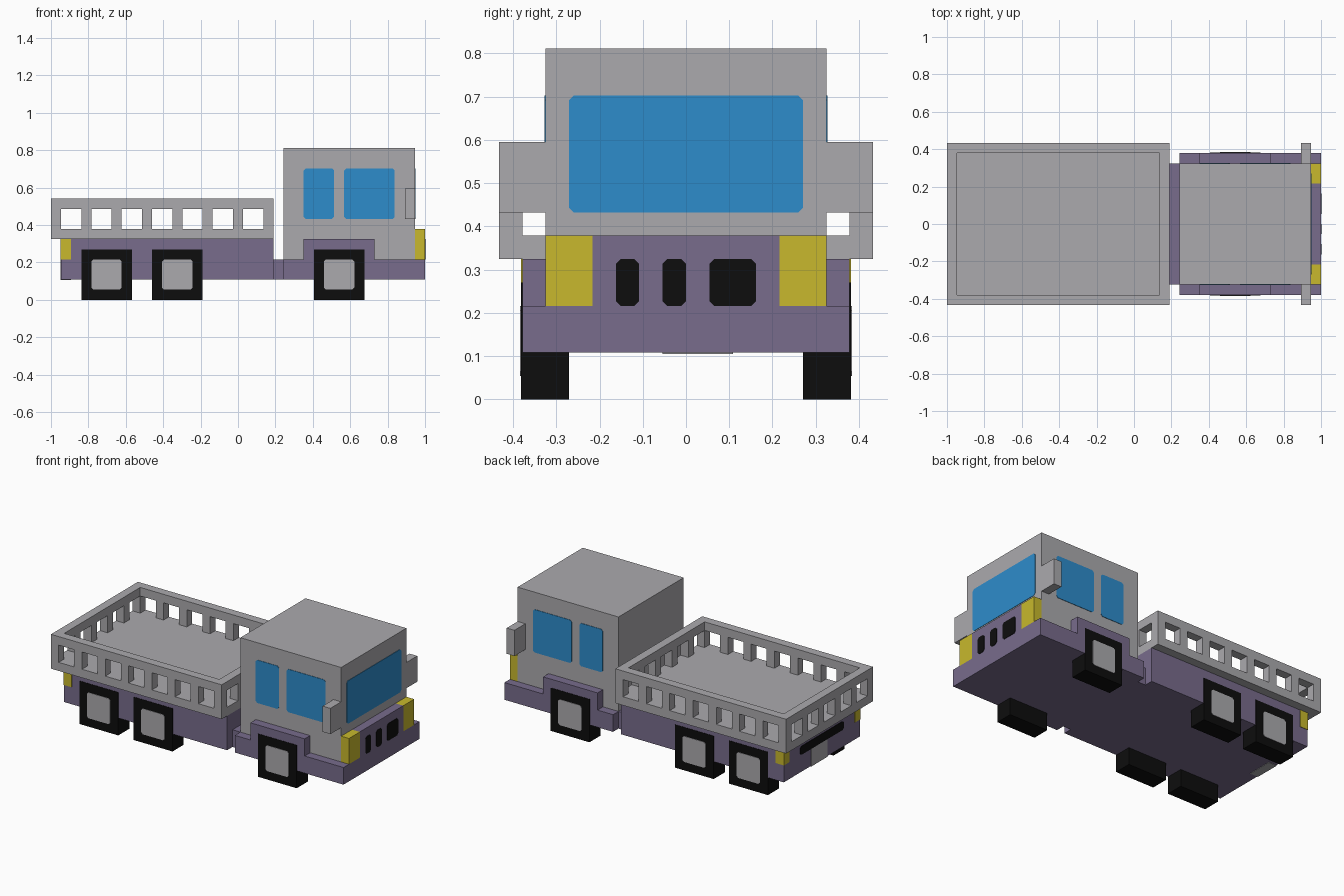
import bpy, bmesh
from mathutils import Vector

if "Cube" in bpy.data.objects:
    bpy.data.objects.remove(bpy.data.objects["Cube"])

U = 2 / 37          # modelling unit: the truck is 37 units long
EPS = 0.05          # tiny offset (in units) that keeps flush parts apart


def material(name, rgb):
    m = bpy.data.materials.new(name)
    m.diffuse_color = (*rgb, 1)
    m.use_nodes = True
    m.node_tree.nodes["Principled BSDF"].inputs["Base Color"].default_value = m.diffuse_color
    return m


GREY = material("light_grey", (0.407, 0.402, 0.423))
PURPLE = material("dusty_purple", (0.188, 0.150, 0.262))
YELLOW = material("lamp_yellow", (0.578, 0.485, 0.026))
BLUE = material("window_blue", (0.027, 0.262, 0.597))
BLACK = material("tyre_black", (0.004, 0.004, 0.004))


def pos(x, y, z):
    return Vector((x * U - 1, y * U, z * U))


def finish(bm, name, mat):
    bmesh.ops.recalc_face_normals(bm, faces=bm.faces)
    me = bpy.data.meshes.new(name)
    bm.to_mesh(me)
    bm.free()
    me.materials.append(mat)
    ob = bpy.data.objects.new(name, me)
    bpy.context.collection.objects.link(ob)
    return ob


def box(name, mat, x, y, z):
    """Box from (min, max) ranges in units."""
    bm = bmesh.new()
    bmesh.ops.create_cube(bm, size=1)
    for v in bm.verts:
        v.co = pos(*(r[0] if c < 0 else r[1] for r, c in zip((x, y, z), v.co)))
    return finish(bm, name, mat)


def plate(name, mat, axis, at, side, a, z, cut=0.2):
    """Thin plate with clipped corners on an x- or y-facing wall."""
    (a0, a1), (z0, z1) = a, z
    outline = [(a0 + cut, z0), (a1 - cut, z0), (a1, z0 + cut), (a1, z1 - cut),
               (a1 - cut, z1), (a0 + cut, z1), (a0, z1 - cut), (a0, z0 + cut)]
    bm = bmesh.new()
    rings = []
    for d in (at - side * EPS / 2, at + side * EPS):
        rings.append([bm.verts.new(pos(d, p, q) if axis == "x" else pos(p, d, q))
                      for p, q in outline])
    for r in rings:
        bm.faces.new(r)
    for i in range(8):
        j = (i + 1) % 8
        bm.faces.new((rings[0][i], rings[0][j], rings[1][j], rings[1][i]))
    return finish(bm, name, mat)


def both(s, lo, hi):
    return (lo, hi) if s > 0 else (-hi, -lo)


# chassis
box("rear_chassis", PURPLE, (1, 22), (-7, 7), (2, 6))
box("chassis_link", PURPLE, (22, 23), (-6, 6), (2, 4))
box("front_chassis", PURPLE, (23, 37), (-7, 7), (2, 4))
box("nose", PURPLE, (36, 37), (-4, 4), (4, 7))

# cab with windscreen
box("cab", GREY, (23, 36), (-6, 6), (4, 15))
plate("windscreen", BLUE, "x", 36, 1, (-5, 5), (8, 13))

# front grille slots
for i, r in enumerate([(-3, -2), (-1, 0), (1, 3)]):
    plate(f"grille_slot_{i}", BLACK, "x", 37, 1, r, (4, 6))

# rear number plate block and vent strip
box("rear_plate", GREY, (1 - EPS, 2), (-1, 2), (2 - EPS, 4))
plate("rear_vent", BLACK, "x", 1, -1, (-4, 4), (4, 5))

# parts on both sides
for s, side in ((-1, "right"), (1, "left")):
    box(f"fender_{side}", PURPLE, (25 + 0.5, 32), both(s, 6, 7), (4, 6))
    box(f"headlight_{side}", YELLOW, (36, 37), both(s, 4, 6), (4, 7))
    box(f"tail_light_{side}", YELLOW, (1 - EPS, 2), both(s, 6, 7 + EPS), (4, 6))
    box(f"mirror_{side}", GREY, (35, 36), both(s, 6, 8), (8, 11))
    plate(f"rear_side_window_{side}", BLUE, "y", s * 6, s, (25, 28), (8, 13))
    plate(f"front_side_window_{side}", BLUE, "y", s * 6, s, (29, 34), (8, 13))
    for i, x in enumerate((3, 10, 26)):
        box(f"wheel_{side}_{i}", BLACK, (x, x + 5), both(s, 5, 7 + EPS), (0, 5))
        plate(f"hub_{side}_{i}", GREY, "y", s * (7 + EPS), s, (x + 1, x + 4), (1, 4))

# open cargo bed: grid of alternating posts (1 unit) and gaps (2 units), outer skin only
def grid_lines(start, gaps):
    out = [start, start + 1]
    for _ in range(gaps):
        out += [out[-1] + 2, out[-1] + 3]
    return out


XS, YS, ZS = grid_lines(0, 7), grid_lines(-8, 5), [6, 7, 9, 10]
NX, NY, NZ = len(XS) - 1, len(YS) - 1, len(ZS) - 1


def solid(i, j, k):
    if not (0 <= i < NX and 0 <= j < NY and 0 <= k < NZ):
        return False
    rim = i in (0, NX - 1) or j in (0, NY - 1)
    return k == 0 or (rim and (k == 2 or (i % 2 == 0 and j % 2 == 0)))


bm = bmesh.new()
for i in range(NX):
    for j in range(NY):
        for k in range(NZ):
            if not solid(i, j, k):
                continue
            for ax in range(3):
                for d in (0, 1):
                    n = [i, j, k]
                    n[ax] += 1 if d else -1
                    if solid(*n):
                        continue
                    quad = []
                    for p, q in ((0, 0), (1, 0), (1, 1), (0, 1)):
                        o = [0, 0, 0]
                        o[ax], o[(ax + 1) % 3], o[(ax + 2) % 3] = d, p, q
                        quad.append(bm.verts.new(pos(XS[i + o[0]], YS[j + o[1]], ZS[k + o[2]])))
                    bm.faces.new(quad if d else quad[::-1])
bmesh.ops.remove_doubles(bm, verts=bm.verts, dist=1e-4)
finish(bm, "cargo_bed", GREY)

# step bars beside the fenders complete the wheel arch outline
for s, side in ((-1, "right"), (1, "left")):
    box(f"fender_edge_{side}", PURPLE, (25, 25.5), both(s, 6, 7), (4, 6))
